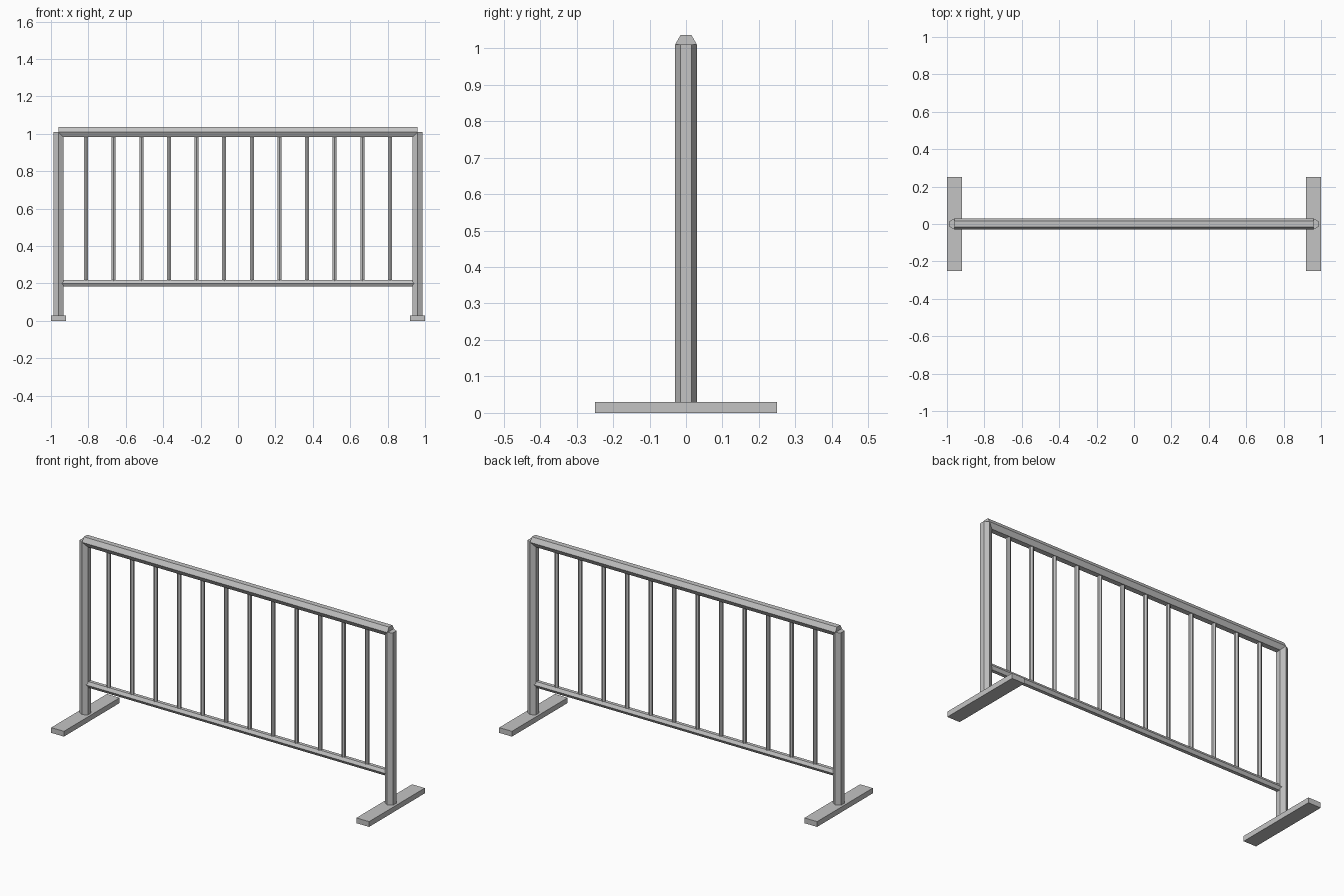
import bpy, math

if "Cube" in bpy.data.objects:
    bpy.data.objects.remove(bpy.data.objects["Cube"])

metal = bpy.data.materials.new("galvanised_grey")
metal.diffuse_color = (0.55, 0.55, 0.55, 1)
metal.use_nodes = True
metal.node_tree.nodes["Principled BSDF"].inputs["Base Color"].default_value = metal.diffuse_color


def finish(name):
    ob = bpy.context.object
    ob.name = name
    ob.data.materials.append(metal)
    return ob


def upright(name, x, z0, z1, r):
    """Vertical six-sided tube with corners facing front and back."""
    bpy.ops.mesh.primitive_cylinder_add(vertices=6, radius=r, depth=z1 - z0,
                                        location=(x, 0, (z0 + z1) / 2))
    return finish(name)


def rail(name, z, half, r):
    """Horizontal six-sided tube along x with flat top and bottom."""
    bpy.ops.mesh.primitive_cylinder_add(vertices=6, radius=r, depth=2 * half,
                                        location=(0, 0, z),
                                        rotation=(0, math.pi / 2, 0))
    return finish(name)


POST_X, TOP_Z, LOW_Z = 0.96, 1.01, 0.20

# Feet and posts on both ends
for side, s in (("left", -1), ("right", 1)):
    bpy.ops.mesh.primitive_cube_add(size=1, location=(s * POST_X, 0, 0.015))
    foot = finish(side + "_foot")
    foot.scale = (0.08, 0.5, 0.03)
    upright(side + "_post", s * POST_X, 0.03, TOP_Z, 0.03)

# Top and bottom rails
rail("top_rail", TOP_Z, POST_X, 0.03)
rail("bottom_rail", LOW_Z, POST_X, 0.02)

# Twelve evenly spaced bars
BARS = 12
for i in range(1, BARS + 1):
    upright(f"bar_{i}", -POST_X + 2 * POST_X * i / (BARS + 1), LOW_Z, TOP_Z, 0.012)
